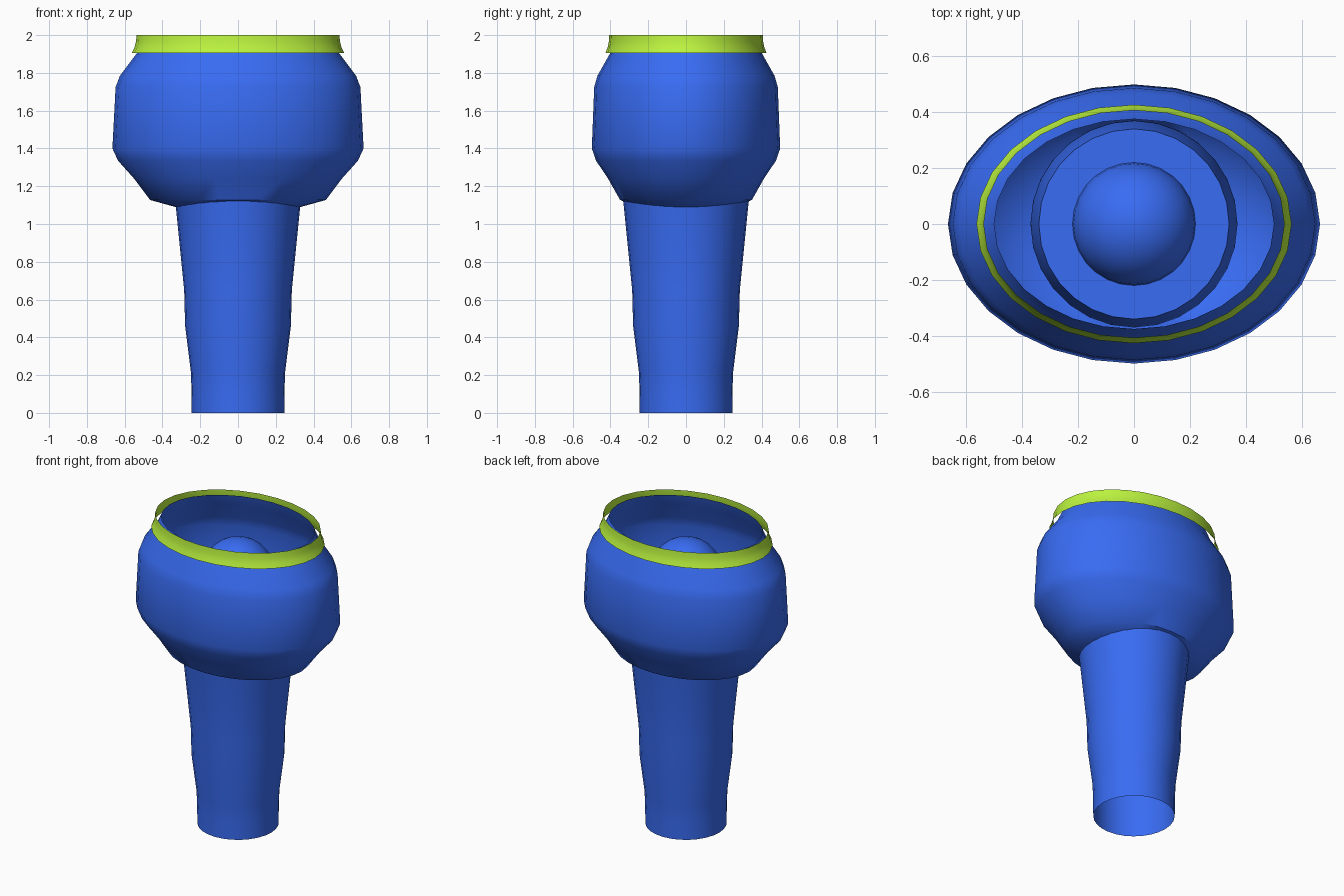
import bpy
import bmesh
import math

if "Cube" in bpy.data.objects:
    bpy.data.objects.remove(bpy.data.objects["Cube"])

SIDES = 28


def material(name, rgb):
    m = bpy.data.materials.new(name)
    m.diffuse_color = (*rgb, 1)
    m.use_nodes = True
    m.node_tree.nodes["Principled BSDF"].inputs["Base Color"].default_value = m.diffuse_color
    return m


blue = material("blue", (0.04, 0.15, 0.9))
lime = material("lime", (0.5, 0.9, 0.05))


def lathe(name, profile, mat, y_scale=1.0, angle=40):
    """Spin (radius, z) points around z; y_scale makes it oval."""
    bm = bmesh.new()
    rings = []
    for r, z in profile:
        if r == 0:
            rings.append([bm.verts.new((0, 0, z))] * SIDES)
        else:
            rings.append([bm.verts.new((r * math.cos(a), r * y_scale * math.sin(a), z))
                          for a in (2 * math.pi * i / SIDES for i in range(SIDES))])
    for low, high in zip(rings, rings[1:]):
        for i in range(SIDES):
            j = (i + 1) % SIDES
            corners = [low[i], low[j], high[j], high[i]]
            bm.faces.new(list(dict.fromkeys(corners)))
    mesh = bpy.data.meshes.new(name)
    bm.to_mesh(mesh)
    bm.free()
    mesh.materials.append(mat)
    ob = bpy.data.objects.new(name, mesh)
    bpy.context.collection.objects.link(ob)
    bpy.ops.object.select_all(action='DESELECT')
    ob.select_set(True)
    bpy.context.view_layer.objects.active = ob
    bpy.ops.object.shade_smooth_by_angle(angle=math.radians(angle))
    return ob


# Round open-ended grip that carries on up inside the head to a flat plate
lathe("handle", [(0.245, 0), (0.246, 0.12), (0.25, 0.22), (0.28, 0.46), (0.285, 0.65),
                 (0.31, 0.9), (0.33, 1.1), (0.37, 1.4), (0.34, 1.66), (0.2, 1.66)], blue)

# Oval open shell of the head
lathe("head", [(0.32, 1.087), (0.465, 1.127), (0.55, 1.24), (0.635, 1.335), (0.665, 1.40),
               (0.648, 1.725), (0.625, 1.785), (0.535, 1.905), (0.50, 1.98)], blue, 0.75)

# Flared trim band around the mouth
lathe("rim_band", [(0.563, 1.905), (0.548, 1.935), (0.54, 1.965), (0.537, 2.0)], lime, 0.757)

# Bulb dome on the plate
dome = [(0.22 * math.cos(t), 1.66 + 0.22 * math.sin(t))
        for t in (math.pi / 2 * k / 8 for k in range(8))]
lathe("bulb", dome + [(0, 1.88)], blue)
